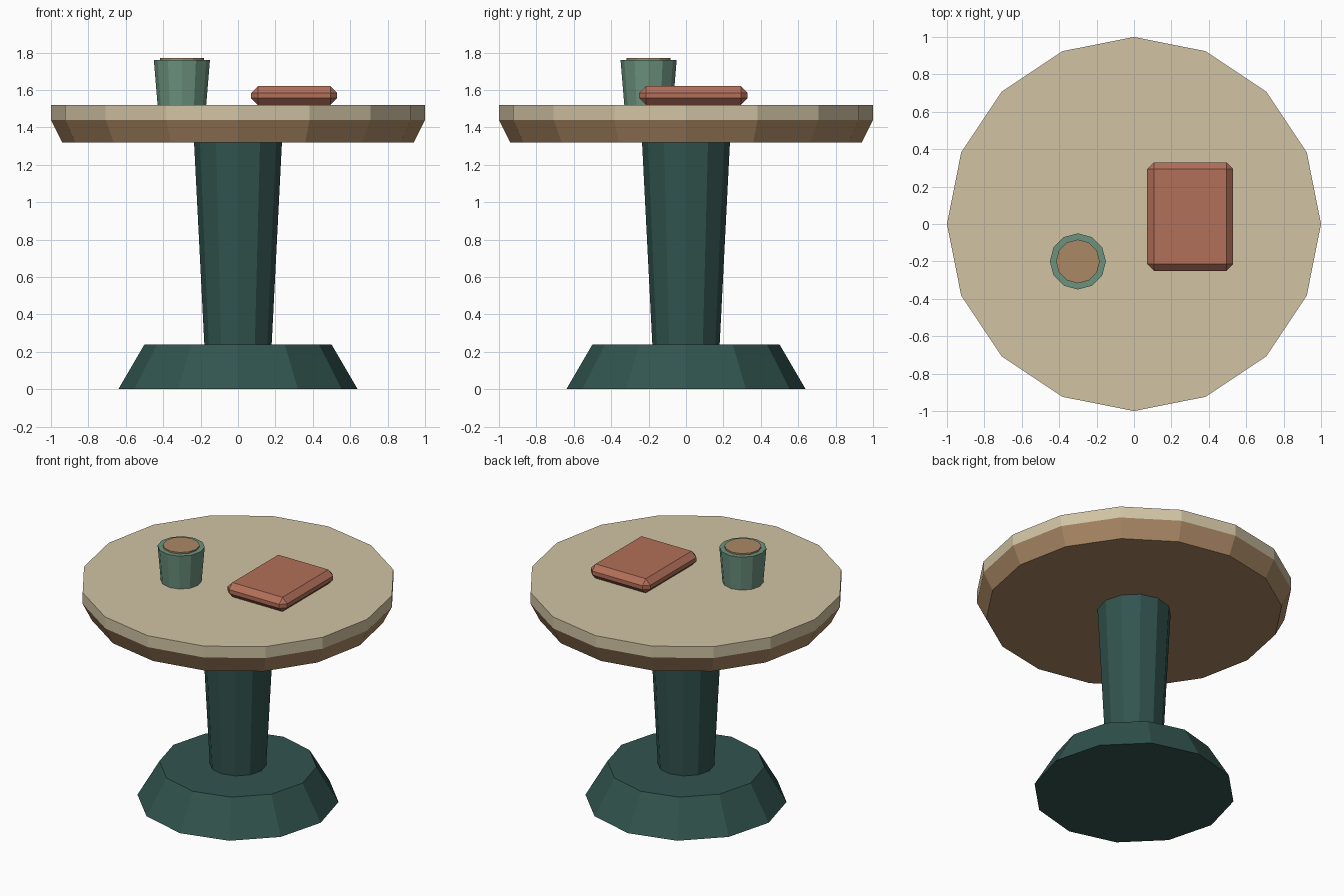
import bpy
import bmesh
import math

cube = bpy.data.objects.get("Cube")
if cube:
    bpy.data.objects.remove(cube, do_unlink=True)


def make_material(name, rgb):
    mat = bpy.data.materials.new(name)
    mat.use_nodes = True
    colour = (*rgb, 1.0)
    mat.diffuse_color = colour
    mat.node_tree.nodes["Principled BSDF"].inputs["Base Color"].default_value = colour
    return mat


sand = make_material("pale sand", (0.64, 0.55, 0.37))
brown = make_material("warm brown", (0.41, 0.25, 0.13))
dark_green = make_material("dark green", (0.032, 0.09, 0.078))
sage = make_material("sage green", (0.15, 0.29, 0.21))
brick = make_material("brick red", (0.45, 0.16, 0.10))


def finish(name, bm, mat):
    bmesh.ops.recalc_face_normals(bm, faces=bm.faces)
    mesh = bpy.data.meshes.new(name)
    bm.to_mesh(mesh)
    bm.free()
    mesh.materials.append(mat)
    obj = bpy.data.objects.new(name, mesh)
    bpy.context.collection.objects.link(obj)
    return obj


def lathe(name, profile, sides, mat, centre=(0, 0)):
    """Faceted solid of revolution from (radius, height) pairs, capped at both ends."""
    bm = bmesh.new()
    rings = []
    for radius, z in profile:
        angles = [math.tau * i / sides for i in range(sides)]
        rings.append([bm.verts.new((centre[0] + radius * math.cos(a),
                                    centre[1] + radius * math.sin(a), z)) for a in angles])
    for low, high in zip(rings, rings[1:]):
        for i in range(sides):
            j = (i + 1) % sides
            bm.faces.new((low[i], low[j], high[j], high[i]))
    bm.faces.new(rings[0])
    bm.faces.new(rings[-1])
    return finish(name, bm, mat)


# Pedestal
lathe("pedestal_base", [(0.64, 0), (0.5, 0.24)], 12, dark_green)
lathe("pedestal_column", [(0.18, 0.24), (0.235, 1.32)], 12, dark_green)

# Table top with its tapered underside
lathe("tabletop_underside", [(0.94, 1.32), (1.0, 1.44)], 16, brown)
lathe("tabletop", [(1.0, 1.44), (1.0, 1.52)], 16, sand)

# Cup and the drink standing just above its rim
cup_centre = (-0.3, -0.2)
lathe("cup", [(0.13, 1.52), (0.15, 1.76)], 12, sage, cup_centre)
lathe("drink", [(0.117, 1.755), (0.117, 1.77)], 12, brown, cup_centre)

# Chamfered book lying on the table
bm = bmesh.new()
bmesh.ops.create_cube(bm, size=1)
bmesh.ops.scale(bm, verts=bm.verts, vec=(0.46, 0.58, 0.1))
bmesh.ops.bevel(bm, geom=list(bm.edges), offset=0.036, offset_type='OFFSET',
                segments=1, affect='EDGES')
book = finish("book", bm, brick)
book.location = (0.3, 0.04, 1.57)
